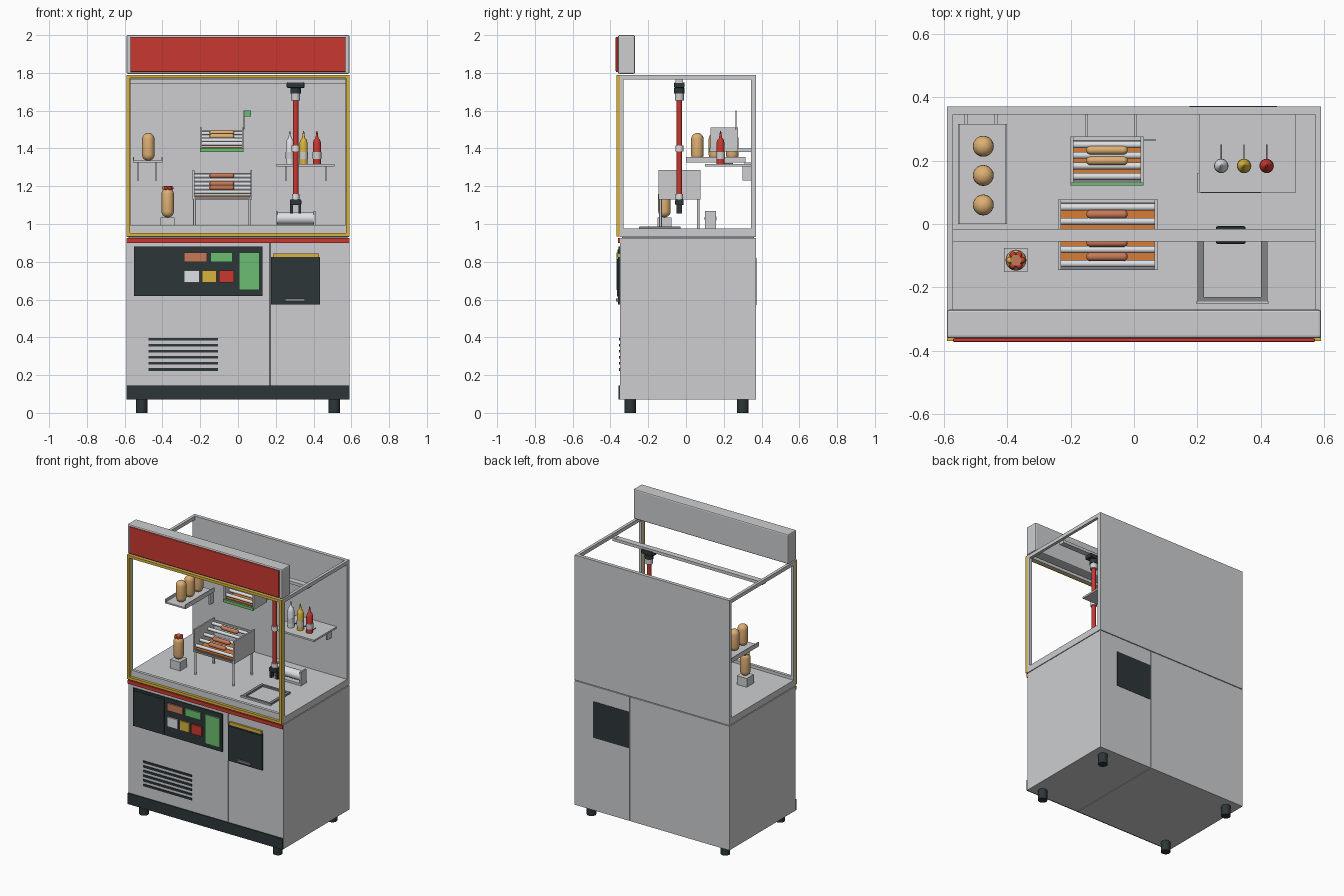
import bpy, bmesh, math
from mathutils import Matrix, Vector

old = bpy.data.objects.get("Cube")
if old:
    bpy.data.objects.remove(old, do_unlink=True)


def material(name, red, green, blue):
    mat = bpy.data.materials.new(name)
    mat.use_nodes = True
    linear = [((c / 255 + 0.055) / 1.055) ** 2.4 for c in (red, green, blue)] + [1]
    mat.diffuse_color = linear
    mat.node_tree.nodes["Principled BSDF"].inputs["Base Color"].default_value = linear
    return mat


grey = material("light grey paint", 205, 206, 208)
steel = material("polished steel", 222, 224, 228)
shade = material("mid grey metal", 130, 131, 133)
dark = material("charcoal", 45, 54, 56)
red = material("signal red", 200, 56, 48)
yellow = material("mustard yellow", 216, 180, 62)
green = material("fresh green", 108, 190, 114)
bread = material("bread crust", 222, 176, 116)
meat = material("sausage brown", 198, 122, 88)
orange = material("heater orange", 216, 124, 54)


def finish(name, bm, mat, smooth=False):
    bmesh.ops.recalc_face_normals(bm, faces=bm.faces)
    mesh = bpy.data.meshes.new(name)
    bm.to_mesh(mesh)
    bm.free()
    mesh.materials.append(mat)
    obj = bpy.data.objects.new(name, mesh)
    bpy.context.collection.objects.link(obj)
    if smooth:
        bpy.ops.object.select_all(action='DESELECT')
        obj.select_set(True)
        bpy.context.view_layer.objects.active = obj
        bpy.ops.object.shade_smooth_by_angle(angle=math.radians(40))
    return obj


def box(name, x, y, z, mat, bevel=0):
    """Box spanning the given (low, high) ranges."""
    bm = bmesh.new()
    size = [r[1] - r[0] for r in (x, y, z)]
    mid = Vector([sum(r) / 2 for r in (x, y, z)])
    bmesh.ops.create_cube(bm, size=1, matrix=Matrix.Translation(mid) @ Matrix.Diagonal((*size, 1)))
    obj = finish(name, bm, mat)
    if bevel:
        mod = obj.modifiers.new("soft edges", 'BEVEL')
        mod.width, mod.segments = bevel, 2
    return obj


def lathe(name, place, profile, mat, axis='Z', sides=20):
    """Spin (radius, height) points about an axis through place."""
    bm = bmesh.new()
    turn = Matrix.Rotation(math.pi / 2, 4, 'Y') if axis == 'X' else Matrix()
    matrix = Matrix.Translation(place) @ turn
    rings = []
    for r, h in profile:
        rings.append([bm.verts.new(matrix @ Vector((r * math.cos(a), r * math.sin(a), h)))
                      for a in (math.tau * i / sides for i in range(sides))])
    for low, high in zip(rings, rings[1:]):
        for i in range(sides):
            j = (i + 1) % sides
            bm.faces.new((low[i], low[j], high[j], high[i]))
    bm.faces.new(rings[0])
    bm.faces.new(rings[-1])
    return finish(name, bm, mat, True)


def rod(name, place, radius, length, mat, axis='Z'):
    return lathe(name, place, [(radius, 0), (radius, length)], mat, axis)


def capsule(name, place, radius, length, mat, axis='Z'):
    ends = [(math.sin(t) * radius + .001, radius * (1 - math.cos(t)))
            for t in (math.pi / 2 * i / 5 for i in range(6))]
    return lathe(name, place, ends + [(r, length - h) for r, h in reversed(ends)], mat, axis)


def frame(name, x, z, y, width, mat):
    """Upright rectangular frame."""
    for side, a in (("left", x - width), ("right", -x)):
        box(f"{name}_{side}", (a, a + width), y, z, mat)
    for end, b in (("bottom", z[0]), ("top", z[1] - width)):
        box(f"{name}_{end}", (width - x, x - width), y, (b, b + width), mat)


# Lower cabinet in two bays, with feet and kick plate
W = .59
FRONT, BACK = -.35, .37
SEAM = .17
box("main_bay", (-W, SEAM - .002), (FRONT, BACK), (.07, .925), grey)
box("service_bay", (SEAM + .002, W), (FRONT, BACK), (.07, .925), grey)
box("seam_filler", (SEAM - .002, SEAM + .002), (FRONT + .01, BACK - .01), (.08, .92), shade)
box("kick_plate", (-W, W), (FRONT - .008, FRONT), (.07, .145), dark)
for x in (-.51, .51):
    for y in (-.295, .3):
        rod("foot", (x, y, 0), .03, .07, dark)
box("counter", (-W, W), (FRONT, BACK), (.93, .975), grey)
box("counter_joint", (-W + .01, W - .01), (FRONT + .01, BACK - .01), (.92, .935), shade)
box("red_trim", (-W, W), (FRONT - .01, FRONT), (.9, .925), red)
box("back_hatch", (SEAM + .005, .45), (BACK, BACK + .002), (.57, .82), dark)

# Control panel and buttons
box("control_panel", (-.55, .13), (FRONT - .008, FRONT), (.62, .88), dark)
box("display", (-.54, -.31), (FRONT - .012, FRONT), (.63, .865), dark)
buttons = [(-.285, -.165, .8, .85, meat), (-.145, -.03, .8, .85, green),
           (-.285, -.205, .69, .755, steel), (-.19, -.115, .69, .755, yellow),
           (-.1, -.02, .69, .755, red), (.005, .115, .65, .85, green)]
for a, b, low, high, mat in buttons:
    box("button", (a, b), (FRONT - .018, FRONT), (low, high), mat)

# Collection door and vent
box("door", (.175, .435), (FRONT - .01, FRONT), (.575, .825), dark)
box("door_inset", (.185, .425), (FRONT - .014, FRONT), (.615, .815), dark)
box("door_strip", (.185, .43), (FRONT - .012, FRONT), (.825, .845), yellow)
box("door_handle", (.25, .355), (FRONT - .02, FRONT), (.59, .605), shade)
for i in range(6):
    z = .23 + i * .032
    box("vent_slat", (-.475, -.105), (FRONT - .006, FRONT), (z - .007, z + .007), dark)

# Display case
TOP = 1.79
box("back_panel", (-W, W), (BACK - .025, BACK), (.975, TOP), grey)
frame("front_frame", W, (.975, TOP), (FRONT, FRONT + .02), .02, grey)
frame("yellow_frame", W, (.935, TOP), (FRONT - .018, FRONT), .018, yellow)
for x in (-W, W - .02):
    box("top_rail", (x, x + .02), (FRONT + .02, BACK - .025), (TOP - .025, TOP), grey)

# Sign
box("sign_box", (-W, W), (-.36, -.27), (1.795, 2), grey, .008)
box("sign_face", (-.57, .57), (-.372, -.36), (1.805, 1.99), red, .004)

# Travelling arm
AX, AY = .305, -.035
box("gantry_beam", (-.55, .55), (AY - .02, AY + .02), (1.745, 1.765), grey)
for x in (-.57, .55):
    box("beam_end", (x, x + .02), (AY - .02, AY + .02), (1.745, 1.768), grey)
box("arm_carriage", (AX - .047, AX + .047), (AY - .028, AY + .028), (1.72, 1.75), dark, .006)
rod("arm_motor", (AX, AY, 1.69), .028, .03, dark)
rod("arm_cap", (AX, AY, 1.655), .024, .035, grey)
rod("arm_tube", (AX, AY, 1.15), .015, .51, red)
rod("arm_collar", (AX, AY, 1.385), .021, .03, steel)
rod("arm_cuff", (AX, AY, 1.13), .02, .03, steel)
box("gripper", (AX - .03, AX + .03), (AY - .022, AY + .022), (1.1, 1.13), dark, .005)
for side in (-1, 1):
    x = AX + side * .022
    box("gripper_finger", (x - .007, x + .007), (AY - .014, AY + .014), (1.055, 1.1), dark)

# Chute frame on the counter
for x in (.2, .4):
    box("chute_side", (x, x + .02), (-.245, -.03), (.975, .987), shade)
for y in (-.245, -.045):
    box("chute_end", (.22, .4), (y, y + .015), (.975, .987), shade)
box("chute_lip", (.195, .425), (-.25, -.245), (.975, .985), grey)

# Napkin roll holder
box("roll_base", (.2, .41), (.1, .16), (.975, .99), grey)
for x in (.2, .4):
    box("roll_cheek", (x, x + .01), (.1, .16), (.99, 1.07), grey)
rod("napkin_roll", (.21, .13, 1.03), .032, .19, steel, 'X')

# Bun shelf
box("bun_shelf", (-.555, -.4), (0, .315), (1.325, 1.335), grey)
for x in (-.555, -.405):
    box("bun_shelf_lip", (x, x + .005), (0, .315), (1.335, 1.355), grey)
for x in (-.53, -.435):
    box("bun_bracket", (x - .005, x + .005), (.31, .345), (1.23, 1.325), grey)
for y in (.245, .153, .06):
    capsule("bun", (-.475, y, 1.335), .032, .147, bread)

# Finished bun on its stand
box("bun_stand", (-.41, -.335), (-.152, -.076), (.975, 1.035), grey)
HX, HY = -.372, -.114
capsule("filled_bun", (HX, HY, 1.035), .032, .155, bread)
rod("filled_sausage", (HX, HY, 1.16), .018, .04, meat)
for i in range(6):
    a = math.tau * i / 6
    capsule("sauce_dab", (HX + .02 * math.cos(a), HY + .02 * math.sin(a), 1.18), .009, .02,
            yellow if math.cos(a) < 0 and i % 2 else red)


def grill(name, x, y, z, rollers, food, mat, food_x):
    """Roller warmer: side cheeks, sloped rollers over a heated tray."""
    for a in (x[0], x[1] - .01):
        box(name + "_cheek", (a, a + .01), y, z, grey)
    inside = (x[0] + .01, x[1] - .01)
    box(name + "_base", inside, y, (z[0], z[0] + .015), shade)
    box(name + "_heater", inside, (y[0] + .01, y[1] - .015), (z[0] + .015, z[0] + .022), orange)
    box(name + "_back", inside, (y[1] - .012, y[1]), (z[0] + .015, z[1] - .015), grey)
    step = (y[1] - y[0] - .045) / (rollers - 1)
    rise = (z[1] - z[0] - .07) / (rollers - 1)
    for i in range(rollers):
        spot = (inside[0], y[0] + .02 + i * step, z[0] + .04 + i * rise)
        rod(name + "_roller", spot, .011, inside[1] - inside[0], steel, 'X')
    for i in food:
        spot = (food_x, y[0] + .02 + (i + .5) * step, z[0] + .052 + (i + .5) * rise)
        capsule(name + "_food", spot, .013, .13, mat, 'X')


# Sausage grill on legs
grill("sausage_grill", (-.24, .075), (-.145, .078), (1.13, 1.285), 5, (0, 1, 3), meat, -.15)
for x in (-.23, .06):
    for y in (-.135, .065):
        rod("grill_leg", (x, y, .975), .007, .157, grey)

# Bun warmer on the back wall
grill("bun_warmer", (-.2, .03), (.13, .275), (1.385, 1.51), 4, (1, 2), bread, -.15)
box("warmer_strip", (-.2, .03), (.122, .13), (1.382, 1.402), green)
for x in (-.15, .005):
    box("warmer_bracket", (x - .005, x + .005), (.275, .345), (1.38, 1.4), grey)
rod("flag_pole", (.032, .265, 1.5), .002, .1, grey)
box("flag", (.032, .07), (.263, .267), (1.57, 1.6), green)

# Sauce shelf and bottles
box("sauce_shelf", (.205, .51), (.1, .345), (1.305, 1.317), grey)
for x in (.25, .46):
    box("sauce_bracket", (x, x + .01), (.3, .345), (1.23, 1.305), grey)
for x, mat in ((.275, steel), (.347, yellow), (.418, red)):
    spot = (x, .183, 1.317)
    lathe("sauce_bottle", spot, [(.022, 0), (.022, .11), (.016, .13), (.008, .138), (.003, .175)], mat)
    rod("bottle_label", (x, .183, 1.345), .0228, .035, grey)
    box("bottle_rail", (x - .002, x + .002), (.2, .25), (1.317, 1.322), shade)
